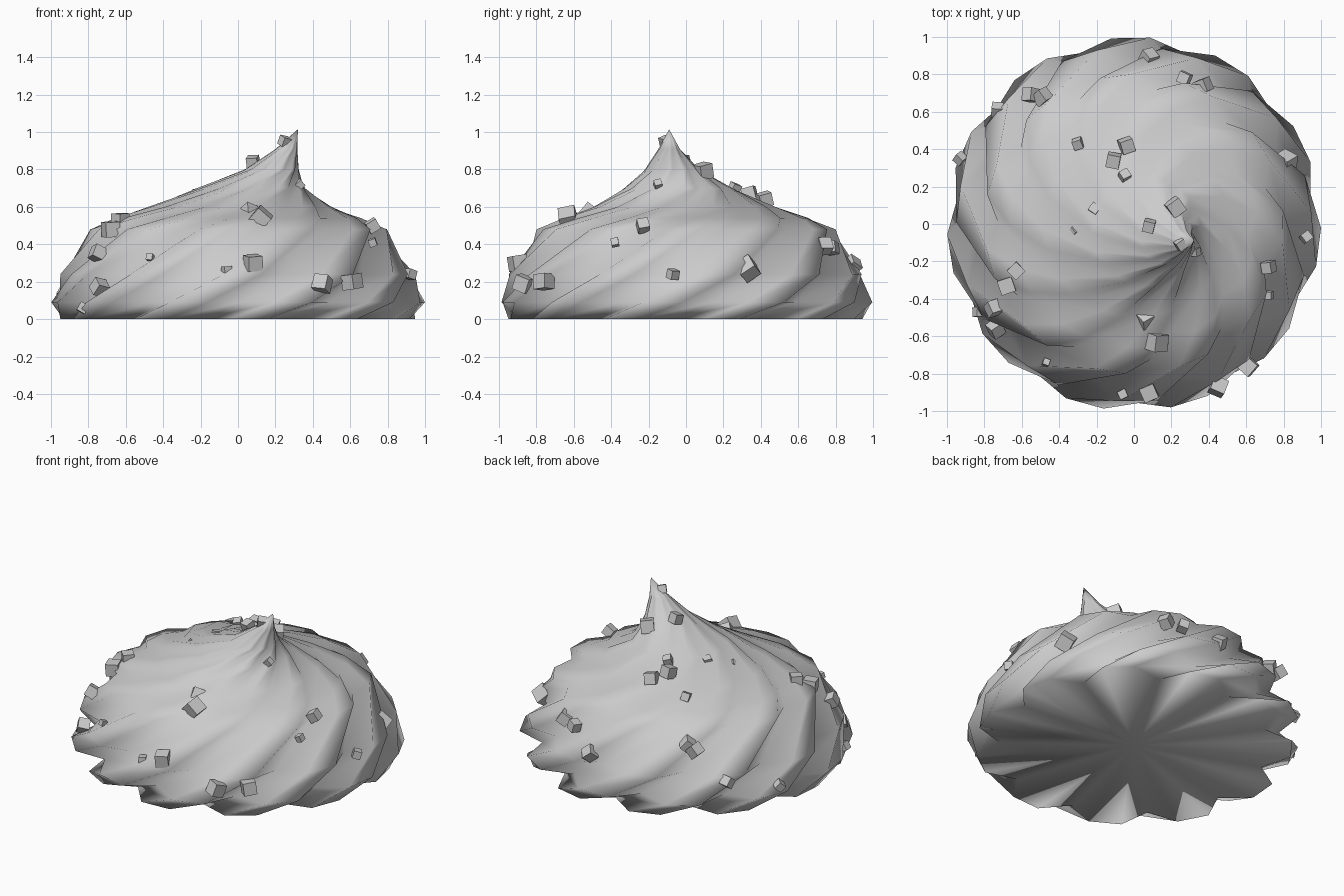
import bpy, bmesh, math, random
from mathutils import Matrix, Euler

random.seed(4)
LOBES = 11

# rings of the swirl: z, centre x, centre y, outer radius, groove ratio, twist in degrees
rings = [
    (0.00, 0.00, 0.00, 0.95, 0.85, 77),
    (0.09, 0.00, 0.00, 1.00, 0.87, 91),
    (0.24, 0.00, 0.00, 0.95, 0.89, 108),
    (0.48, 0.00, 0.00, 0.80, 0.91, 130),
    (0.54, 0.00, 0.00, 0.66, 0.92, 142),
    (0.60, 0.01, -0.01, 0.49, 0.92, 156),
    (0.70, 0.07, -0.04, 0.29, 0.92, 176),
    (0.80, 0.18, -0.075, 0.145, 0.91, 193),
    (0.91, 0.26, -0.09, 0.058, 0.90, 205),
]


def finish(bm, name, smooth):
    bmesh.ops.recalc_face_normals(bm, faces=bm.faces)
    mesh = bpy.data.meshes.new(name)
    bm.to_mesh(mesh)
    bm.free()
    for p in mesh.polygons:
        p.use_smooth = smooth
    obj = bpy.data.objects.new(name, mesh)
    bpy.context.collection.objects.link(obj)
    return obj


# twisted cream swirl: each lobe has two crest points and one groove point
bm = bmesh.new()
loops = []
for z, cx, cy, r, groove, twist in rings:
    loop = []
    for i in range(LOBES):
        mid = twist + i * 360 / LOBES
        for offset, k in ((-6, 1), (6, 1), (180 / LOBES, groove)):
            a = math.radians(mid + offset)
            loop.append(bm.verts.new((cx + r * k * math.cos(a), cy + r * k * math.sin(a), z)))
    loops.append(loop)
n = LOBES * 3
for low, high in zip(loops, loops[1:]):
    for i in range(n):
        j = (i + 1) % n
        bm.faces.new((low[i], low[j], high[j], high[i]))
tip = bm.verts.new((0.32, -0.09, 1.015))
base = bm.verts.new((0, 0, 0))
for i in range(n):
    j = (i + 1) % n
    bm.faces.new((loops[-1][i], loops[-1][j], tip))
    bm.faces.new((loops[0][j], loops[0][i], base))
finish(bm, "cream_swirl", True)

# crumbs stuck to the surface: x, y, z, edge length
crumbs = [
    (0.25, -0.11, 0.95, .05), (0.22, 0.09, 0.79, .08), (0.08, -0.01, 0.84, .06),
    (0.33, -0.15, 0.72, .04), (-0.04, 0.42, 0.64, .07), (-0.11, 0.34, 0.67, .07),
    (-0.05, 0.26, 0.70, .05), (-0.30, 0.43, 0.59, .05), (-0.21, 0.08, 0.67, .05),
    (-0.32, -0.04, 0.63, .04), (-0.55, 0.69, 0.40, .07), (-0.49, 0.68, 0.42, .07),
    (-0.73, 0.61, 0.21, .06), (-0.93, 0.35, 0.14, .05), (0.08, 0.89, 0.29, .07),
    (0.27, 0.78, 0.38, .06), (0.37, 0.74, 0.39, .07), (0.81, 0.33, 0.27, .09),
    (0.92, -0.07, 0.24, .05), (0.72, -0.23, 0.50, .06), (0.72, -0.38, 0.41, .04),
    (0.61, -0.76, 0.20, .08), (0.45, -0.87, 0.19, .08), (0.06, -0.51, 0.57, .07),
    (0.12, -0.63, 0.54, .09), (0.08, -0.90, 0.30, .08), (-0.06, -0.91, 0.26, .045),
    (-0.63, -0.25, 0.53, .07), (-0.68, -0.33, 0.48, .08), (-0.75, -0.45, 0.35, .07),
    (-0.74, -0.56, 0.17, .07), (-0.83, -0.47, 0.06, .05), (-0.47, -0.74, 0.33, .035),
]
bm = bmesh.new()
for x, y, z, size in crumbs:
    rot = Euler([random.uniform(0, math.pi / 2) for _ in range(3)]).to_matrix().to_4x4()
    bmesh.ops.create_cube(bm, size=size, matrix=Matrix.Translation((x, y, z)) @ rot)
finish(bm, "crumbs", False)
